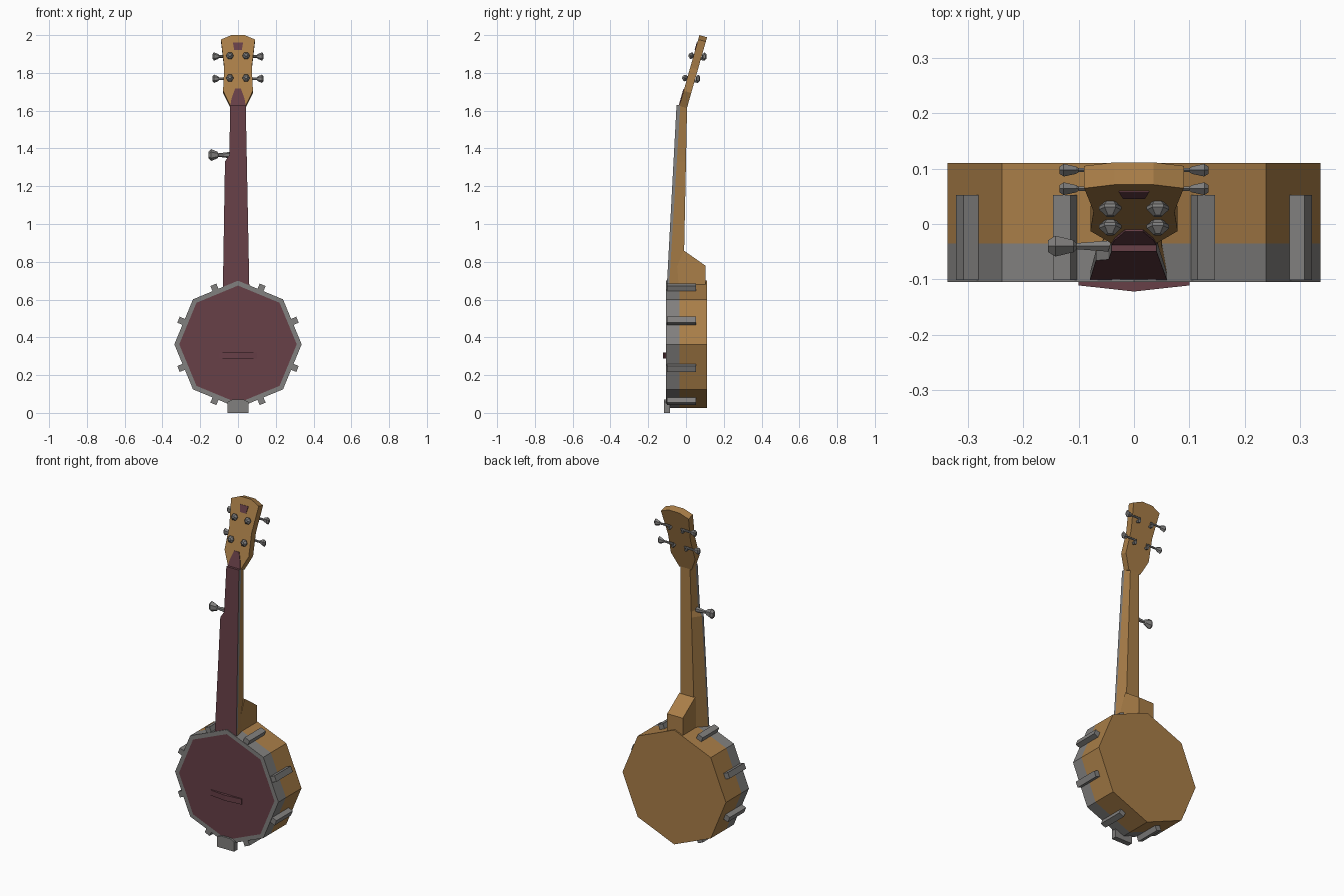
import bpy, bmesh, math
from mathutils import Vector as V

cube = bpy.data.objects.get("Cube")
if cube:
    bpy.data.objects.remove(cube, do_unlink=True)


def material(name, rgb):
    m = bpy.data.materials.new(name)
    m.use_nodes = True
    m.diffuse_color = (*rgb, 1)
    bsdf = m.node_tree.nodes["Principled BSDF"]
    bsdf.inputs["Base Color"].default_value = (*rgb, 1)
    return m


wood = material("warm wood", (0.40, 0.21, 0.065))
red = material("dark red", (0.135, 0.050, 0.063))
metal = material("grey metal", (0.22, 0.215, 0.21))
X, Y, Z = V((1, 0, 0)), V((0, 1, 0)), V((0, 0, 1))


def loft(name, rings, mats, bands=None, caps=(0, 0)):
    """Skin matching rings of points; bands and caps give material slots."""
    bm = bmesh.new()
    rows = [[bm.verts.new(p) for p in r] for r in rings]
    n = len(rows[0])
    for k, (a, b) in enumerate(zip(rows, rows[1:])):
        for i in range(n):
            j = (i + 1) % n
            f = bm.faces.new((a[i], a[j], b[j], b[i]))
            f.material_index = bands[k] if bands else 0
    bm.faces.new(rows[0]).material_index = caps[0]
    bm.faces.new(rows[-1]).material_index = caps[1]
    bmesh.ops.recalc_face_normals(bm, faces=bm.faces)
    me = bpy.data.meshes.new(name)
    bm.to_mesh(me)
    bm.free()
    for m in mats:
        me.materials.append(m)
    ob = bpy.data.objects.new(name, me)
    bpy.context.collection.objects.link(ob)
    return ob


def lathe(name, profile, n, origin, u, v, w, mats, bands=None, caps=(0, 0)):
    """Turn (radius, height) pairs around axis w."""
    turn = [math.tau * i / n for i in range(n)]
    rings = [[origin + u * (r * math.cos(a)) + v * (r * math.sin(a)) + w * h
              for a in turn] for r, h in profile]
    return loft(name, rings, mats, bands, caps)


def mirrored(half):
    return half + [(-x, z) for x, z in reversed(half)]


def mix(a, b, t):
    return a + (b - a) * t


# Eight-sided pot: red skin, metal hoop and wooden shell
centre = V((0, 0, 0.363))
lathe("pot", [(0.311, -0.105), (0.337, -0.105), (0.337, -0.035), (0.337, 0.11)],
      8, centre, X, Z, Y, [wood, metal, red], bands=[1, 1, 0], caps=(2, 0))

# Tension brackets in the middle of each side
for i in range(8):
    a = math.tau * (i + 0.5) / 8
    out = V((math.cos(a), 0, math.sin(a)))
    side = V((-out.z, 0, out.x))
    rings = [[centre + out * r + side * s + Y * y
              for r, s in ((0.3, -0.017), (0.341, -0.017), (0.341, 0.017), (0.3, 0.017))]
             for y in (-0.101, 0.052)]
    loft(f"bracket_{i + 1}", rings, [metal])

# Tailpiece
plate = mirrored([(0.056, 0.0), (0.056, 0.058), (0.03, 0.07)])
loft("tailpiece", [[V((x, y, z)) for x, z in plate] for y in (-0.116, -0.085)], [metal])

# Bridge, slightly peaked in the middle
loft("bridge", [[V((x, -0.1, 0.288)), V((x, y, 0.288)), V((x, y, 0.32)), V((x, -0.1, 0.32))]
                for x, y in ((-0.1, -0.111), (0, -0.122), (0.1, -0.111))], [red])

# Neck and fingerboard, with the step for the short string
neck_rings, board_rings = [], []
for z, left in ((0.66, -0.08), (1.33, -0.069), (1.365, -0.046), (1.63, -0.041)):
    t = (z - 0.66) / 0.97
    right = mix(0.06, 0.041, t)
    front = mix(-0.102, -0.05, t)
    under = front + mix(0.012, 0.02, t)
    back = mix(-0.014, 0.006, t)
    half = mix(0.047, 0.03, t)
    neck_rings.append([V((left, under, z)), V((right, under, z)),
                       V((half, back, z)), V((-half, back, z))])
    board_rings.append([V((left, front, z)), V((right, front, z)),
                        V((right, under, z)), V((left, under, z))])
loft("neck", neck_rings, [wood])
board = loft("fingerboard", board_rings, [red, metal])
for f in board.data.polygons:
    if abs(f.normal.x) > 0.7:
        f.material_index = 1

# Heel joining neck to pot
heel = ((-0.095, 0.66), (-0.012, 0.86), (0.102, 0.78), (0.102, 0.66))
loft("heel", [[V((x, y, z)) for y, z in heel] for x in (-0.051, 0.051)], [wood])

# Leaning headstock
slope = 0.284
up = V((0, slope, 1)).normalized()
rear = V((0, 1, -slope)).normalized()


def on_head(x, z):
    return V((x, -0.034 + slope * (z - 1.63), z))


def slab(name, half, near, far, mat):
    outline = mirrored(half)
    loft(name, [[on_head(x, z) + rear * d for x, z in outline] for d in (near, far)], [mat])


slab("headstock", [(0.04, 1.625), (0.079, 1.705), (0.073, 1.83), (0.09, 1.977), (0.035, 2.0)],
     0, 0.042, wood)
slab("headstock_base_plate", [(0.04, 1.63), (0.035, 1.66), (0.016, 1.715)], -0.004, 0.002, red)
slab("headstock_inlay", [(0.02, 1.92), (0.027, 1.96)], -0.003, 0.002, red)

# Tuners: a post through the headstock and a flared key to each side
for row, z in (("lower", 1.77), ("upper", 1.888)):
    for label, s in (("left", 1), ("right", -1)):
        base = on_head(s * 0.043, z)
        lathe(f"{row}_{label}_post",
              [(0.009, -0.062), (0.009, -0.002), (0.02, 0.008), (0.02, 0.014), (0.008, 0.026)],
              6, base, X, up, -rear, [metal])
        lathe(f"{row}_{label}_key",
              [(0.008, -0.008), (0.007, 0.057), (0.013, 0.062), (0.022, 0.084), (0.012, 0.092)],
              6, base + rear * 0.056 + up * 0.015, Z, Y * 0.6, X * s, [metal])

# Short-string tuner on the side of the neck
lathe("side_tuner",
      [(0.017, -0.02), (0.016, 0.005), (0.009, 0.06), (0.018, 0.065), (0.031, 0.098), (0.018, 0.111)],
      6, V((-0.044, -0.04, 1.365)), Z, Y * 0.7, -X, [metal])
